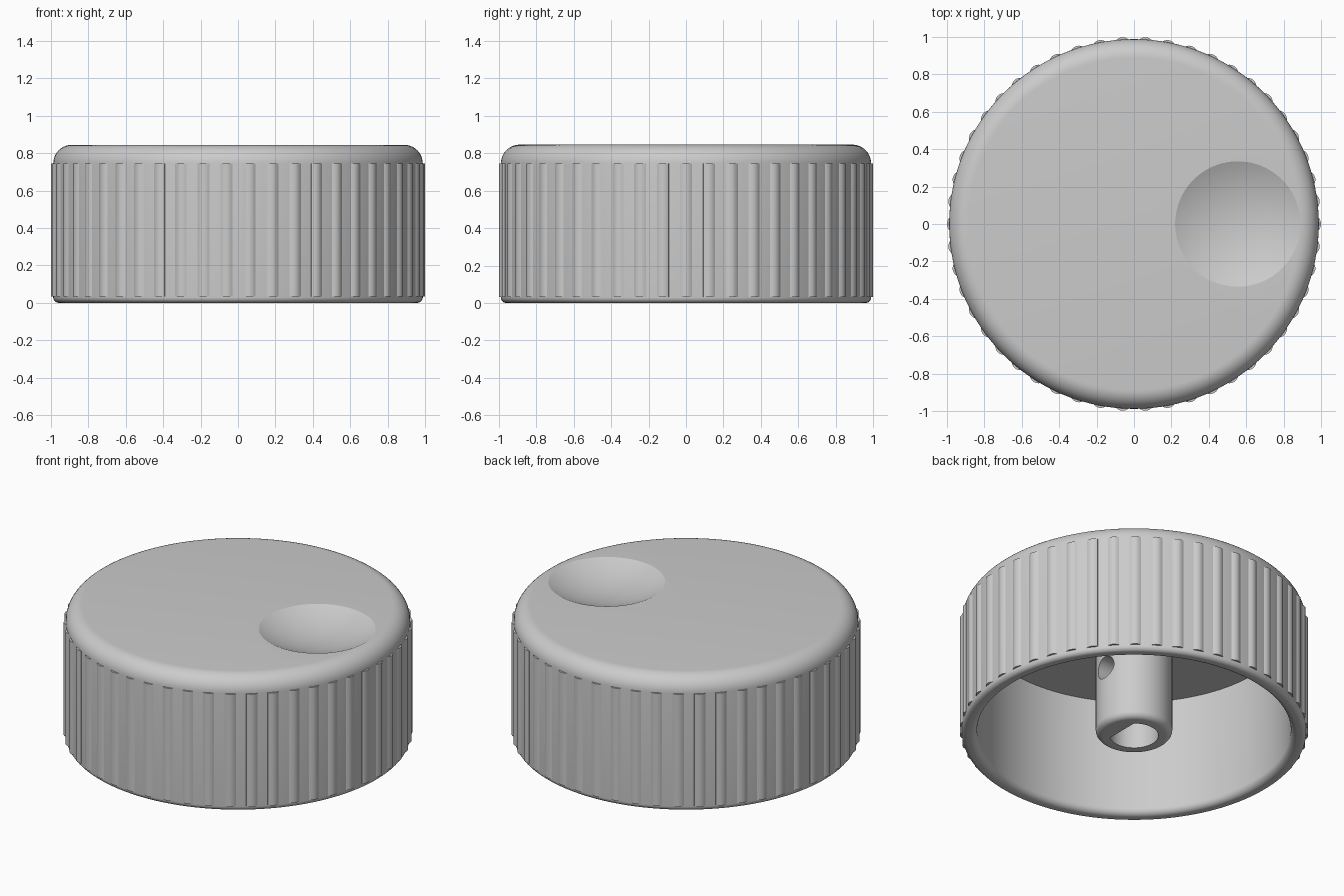
import bpy, bmesh, math
from mathutils import Matrix, Vector

cube = bpy.data.objects.get("Cube")
if cube:
    bpy.data.objects.remove(cube, do_unlink=True)

# Main sizes
HEIGHT, BODY_R, CAVITY_R, CEILING = 0.845, 0.988, 0.90, 0.74
RIB_TOP, RIB_BOTTOM, RIB_COUNT = 0.745, 0.033, 50
SHAFT_R, BORE_R, BORE_FLAT = 0.22, 0.14, 0.09
DISH_R, DISH_DEPTH, DISH_X = 0.335, 0.075, 0.555

grey = bpy.data.materials.new("plain_grey")
grey.use_nodes = True
colour = (0.6, 0.6, 0.6, 1)
grey.diffuse_color = colour
grey.node_tree.nodes["Principled BSDF"].inputs["Base Color"].default_value = colour


def arc(cx, cz, r, a0, a1, n=10):
    """Points on an arc, angles in degrees."""
    angles = [math.radians(a0 + (a1 - a0) * i / n) for i in range(n + 1)]
    return [(cx + r * math.cos(a), cz + r * math.sin(a)) for a in angles]


def finish(name, bm):
    bmesh.ops.recalc_face_normals(bm, faces=bm.faces)
    mesh = bpy.data.meshes.new(name)
    bm.to_mesh(mesh)
    bm.free()
    mesh.materials.append(grey)
    obj = bpy.data.objects.new(name, mesh)
    bpy.context.collection.objects.link(obj)
    return obj


def lathe(name, profile, steps=150):
    """Revolve an (r, z) profile that starts and ends on the axis."""
    bm = bmesh.new()
    verts = [bm.verts.new((r, 0, z)) for r, z in profile]
    edges = [bm.edges.new(pair) for pair in zip(verts, verts[1:])]
    bmesh.ops.spin(bm, geom=verts + edges, cent=(0, 0, 0), axis=(0, 0, 1),
                   angle=math.tau, steps=steps)
    bmesh.ops.remove_doubles(bm, verts=bm.verts, dist=1e-5)
    return finish(name, bm)


def add_prism(bm, outline, z0, z1):
    """Extrude an (x, y) outline from z0 to z1."""
    face = bm.faces.new([bm.verts.new((x, y, z0)) for x, y in outline])
    new = bmesh.ops.extrude_face_region(bm, geom=[face])["geom"]
    moved = [v for v in new if isinstance(v, bmesh.types.BMVert)]
    bmesh.ops.translate(bm, verts=moved, vec=(0, 0, z1 - z0))


def activate(obj):
    bpy.ops.object.select_all(action='DESELECT')
    obj.select_set(True)
    bpy.context.view_layer.objects.active = obj


def cut(obj, cutter):
    activate(obj)
    mod = obj.modifiers.new("cut", 'BOOLEAN')
    mod.operation, mod.solver, mod.object = 'DIFFERENCE', 'EXACT', cutter
    bpy.ops.object.modifier_apply(modifier=mod.name)
    bpy.data.objects.remove(cutter, do_unlink=True)


# Hollow cap with rounded top and rim
top_round, rim_round, lip_round = 0.1, 0.03, 0.04
cap = lathe("knob_cap",
            [(0, HEIGHT)]
            + arc(BODY_R - top_round, HEIGHT - top_round, top_round, 90, 0)
            + arc(BODY_R - rim_round, rim_round, rim_round, 0, -90)
            + arc(CAVITY_R + lip_round, lip_round, lip_round, 270, 180)
            + [(CAVITY_R, CEILING), (0, CEILING)])

# Finger dish in the top
ball_r = (DISH_R ** 2 + DISH_DEPTH ** 2) / (2 * DISH_DEPTH)
half = math.degrees(math.asin(DISH_R / ball_r)) + 3
dish_arc = arc(0, ball_r - DISH_DEPTH, ball_r, -90, -90 + half, 18)
dish_arc[0] = (0, -DISH_DEPTH)
dish = lathe("dish_cutter", dish_arc + [(0, dish_arc[-1][1])], 96)
dish.data.transform(Matrix.Translation((DISH_X, 0, HEIGHT)))
cut(cap, dish)

# Grip ribs: shallow domed strips around the side
rib_half, rib_high = 0.032, 1 - BODY_R
bm = bmesh.new()
for i in range(RIB_COUNT):
    turn = Matrix.Rotation(math.tau * i / RIB_COUNT, 2)
    outline = [(BODY_R + rib_high * (1 - t * t), rib_half * t)
               for t in (k / 4 for k in range(-4, 5))]
    outline += [(BODY_R - 0.02, rib_half), (BODY_R - 0.02, -rib_half)]
    add_prism(bm, [turn @ Vector(p) for p in outline], RIB_BOTTOM, RIB_TOP)
ribs = finish("grip_ribs", bm)

# Centre shaft socket with rounded end
shaft = lathe("shaft_socket",
              [(0, CEILING + 0.01), (SHAFT_R, CEILING + 0.01)]
              + arc(SHAFT_R - 0.04, 0.04, 0.04, 0, -90) + [(0, 0)], 72)

# D-shaped bore, flat towards the finger dish
flat_angle = math.degrees(math.acos(BORE_FLAT / BORE_R))
bm = bmesh.new()
add_prism(bm, arc(0, 0, BORE_R, flat_angle, 360 - flat_angle, 48), -0.1, 0.62)
cut(shaft, finish("bore_cutter", bm))

# Set screw hole through the flat side
bm = bmesh.new()
add_prism(bm, arc(0, 0, 0.07, 0, 352.5, 47), 0.02, 0.3)
screw = finish("screw_cutter", bm)
screw.data.transform(Matrix.Translation((0, 0, 0.37)) @ Matrix.Rotation(math.pi / 2, 4, 'Y'))
cut(shaft, screw)

for part in (cap, ribs, shaft):
    activate(part)
    bpy.ops.object.shade_smooth_by_angle(angle=math.radians(16))
